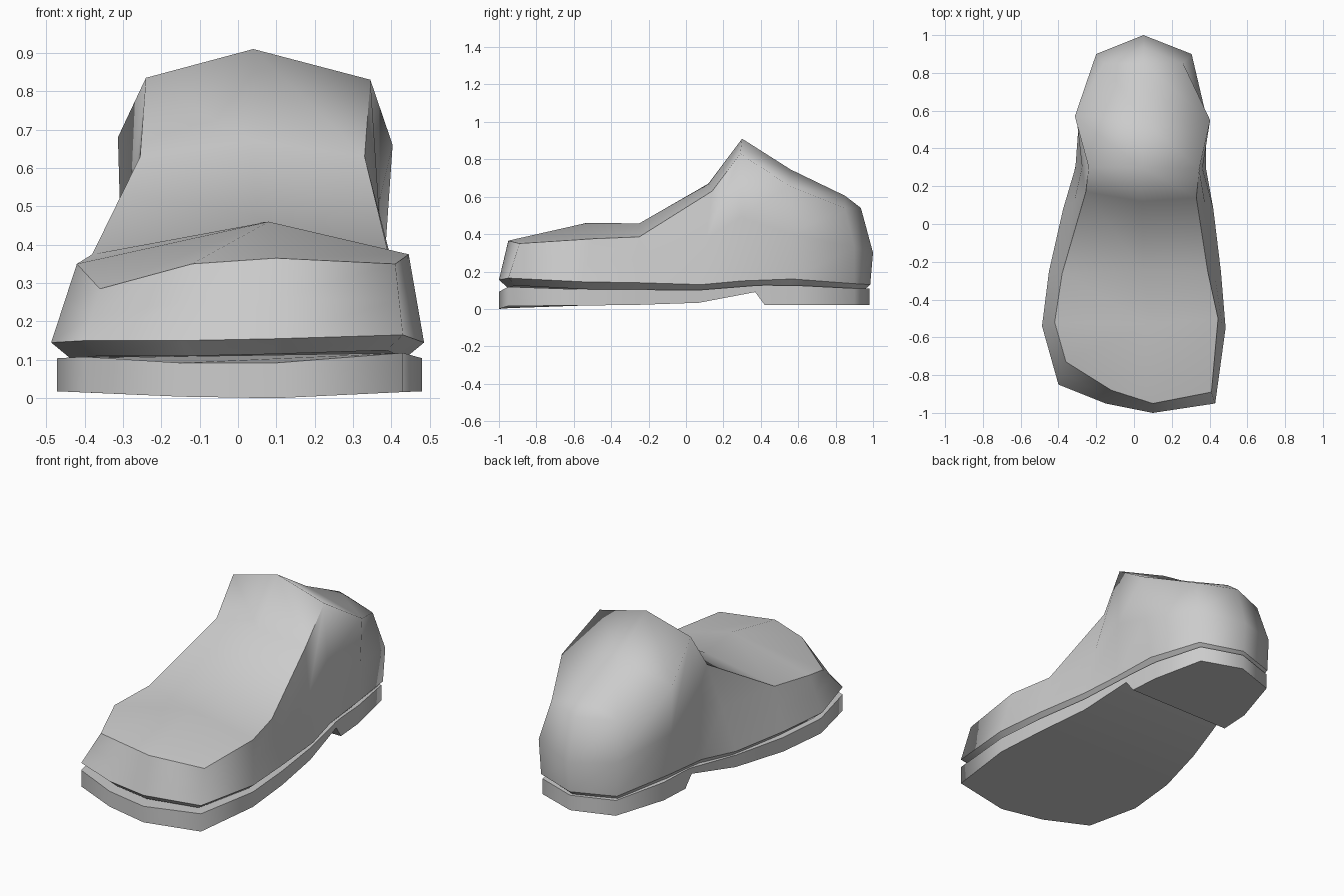
import bpy, bmesh

if "Cube" in bpy.data.objects:
    bpy.data.objects.remove(bpy.data.objects["Cube"])

grey = bpy.data.materials.new("plain grey")
grey.diffuse_color = (0.6, 0.6, 0.6, 1)
grey.use_nodes = True
grey.node_tree.nodes["Principled BSDF"].inputs["Base Color"].default_value = grey.diffuse_color

# Outline points run round the shoe: toe, right side, heel, left side, outer toe
N = 17          # 0 toe, 1-7 right, 8 heel, 9-15 left (back to front), 16 outer toe


def ring(toe, right, heel, left, toe2):
    return [toe] + right + [heel] + left[::-1] + [toe2]


def finish(name, verts, faces, sharp):
    me = bpy.data.meshes.new(name)
    bm = bmesh.new()
    vs = [bm.verts.new(v) for v in verts]
    for f in faces:
        bm.faces.new([vs[i] for i in f]).smooth = True
    bmesh.ops.recalc_face_normals(bm, faces=bm.faces)
    bm.verts.index_update()
    for e in bm.edges:
        a, b = (v.index for v in e.verts)
        e.smooth = not sharp(a, b)
    bm.to_mesh(me)
    bm.free()
    me.materials.append(grey)
    ob = bpy.data.objects.new(name, me)
    bpy.context.collection.objects.link(ob)
    return ob


# ---- upper: widest rim above the sole
rim = ring((.1, -1, .155),
           [(.43, -.95, .165), (.485, -.55, .145), (.46, -.25, .14), (.42, .08, .13),
            (.38, .3, .15), (.36, .57, .16), (.29, .9, .135)],
           (.05, .985, .13),
           [(-.4, -.85, .15), (-.487, -.54, .145), (-.45, -.25, .14), (-.375, .08, .13),
            (-.31, .3, .15), (-.29, .57, .16), (-.19, .9, .135)],
           (-.15, -.95, .15))
# tucked-in lower edge
tuck = [(x * .9, y * .955, z - .04) for x, y, z in rim]
# top edge: toe cap, instep, ankle and heel
top = ring((.1, -.95, .365),
           [(.41, -.89, .35), (.445, -.5, .375), (.39, -.25, .385), (.33, .14, .63),
            (.345, .29, .83), (.403, .55, .66), (.26, .85, .54)],
           (.05, .935, .54),
           [(-.36, -.73, .285), (-.42, -.52, .35), (-.38, -.26, .375), (-.255, .17, .63),
            (-.24, .3, .835), (-.313, .57, .68), (-.16, .85, .54)],
           (-.12, -.88, .35))
# half-height ring, bulging round the heel
mid = [tuple((a + b) / 2 for a, b in zip(p, q)) for p, q in zip(rim, top)]
mid[6], mid[7], mid[8] = (.385, .56, .4), (.305, .9, .33), (.05, 1, .3)
mid[9], mid[10] = (-.2, .9, .33), (-.305, .57, .4)
# centre ridge over the instep and ankle
ridge = [(.08, -.53, .46), (.05, -.25, .457), (.04, .12, .67), (.04, .3, .91),
         (.04, .56, .745), (.05, .85, .605)]

verts = tuck + rim + mid + top + ridge
faces = [tuple(range(N))]
for r in range(3):
    for i in range(N):
        j = (i + 1) % N
        faces.append((r * N + i, r * N + j, r * N + N + j, r * N + N + i))
T, C = 3 * N, 4 * N
faces += [(T, T + 1, T + 2, C), (T + 16, T, C), (T + 15, T + 16, C, T + 14)]
for k in range(5):
    faces.append((T + 2 + k, T + 3 + k, C + k + 1, C + k))
    faces.append((C + k, C + k + 1, T + 13 - k, T + 14 - k))
faces += [(T + 7, T + 8, C + 5), (C + 5, T + 8, T + 9)]


def upper_sharp(a, b):
    if a // N != b // N:
        return False
    if a < 2 * N:                       # rim and tucked edge
        return True
    back = {6, 7, 8, 9, 10}             # heel stays rounded
    return a // N == 3 and not ({a % N, b % N} & back)


finish("shoe_upper", verts, faces, upper_sharp)

# ---- sole: rows of (y, left x, right x, top z, bottom z); last is the heel end
rows = [(-.55, -.472, .48, .104, .018), (-.25, -.445, .455, .103, .022),
        (.07, -.365, .41, .101, .033), (.37, -.295, .365, .125, .09),
        (.42, -.29, .36, .127, .022), (.6, -.28, .345, .125, .022),
        (.9, -.185, .28, .11, .022)]
outline = [(.1, -1, .092, 0), (.43, -.95, .118, .016)]
outline += [(r, y, t, b) for y, l, r, t, b in rows]
outline += [(.05, .98, .108, .022)]
outline += [(l, y, t, b) for y, l, r, t, b in rows[::-1]]
outline += [(-.4, -.85, .108, .015), (-.15, -.95, .092, .004)]
M = len(outline)
verts = [(x, y, t) for x, y, t, b in outline] + [(x, y, b) for x, y, t, b in outline]
faces = [(i, (i + 1) % M, M + (i + 1) % M, M + i) for i in range(M)]
n = len(rows)
for o in (0, M):
    faces.append((o, o + 1, o + 2, o + M - 3, o + M - 2, o + M - 1))
    for k in range(n - 1):
        faces.append((o + 2 + k, o + 3 + k, o + M - 4 - k, o + M - 3 - k))
    faces.append((o + n + 1, o + n + 2, o + n + 3))
# heel step stays crisp
step = {M + 5, M + 6, M + M - 6, M + M - 7}


def sole_sharp(a, b):
    side = abs(a - b) in (1, M - 1) and a // M == b // M
    return side or (a in step and b in step)


finish("sole", verts, faces, sole_sharp)
